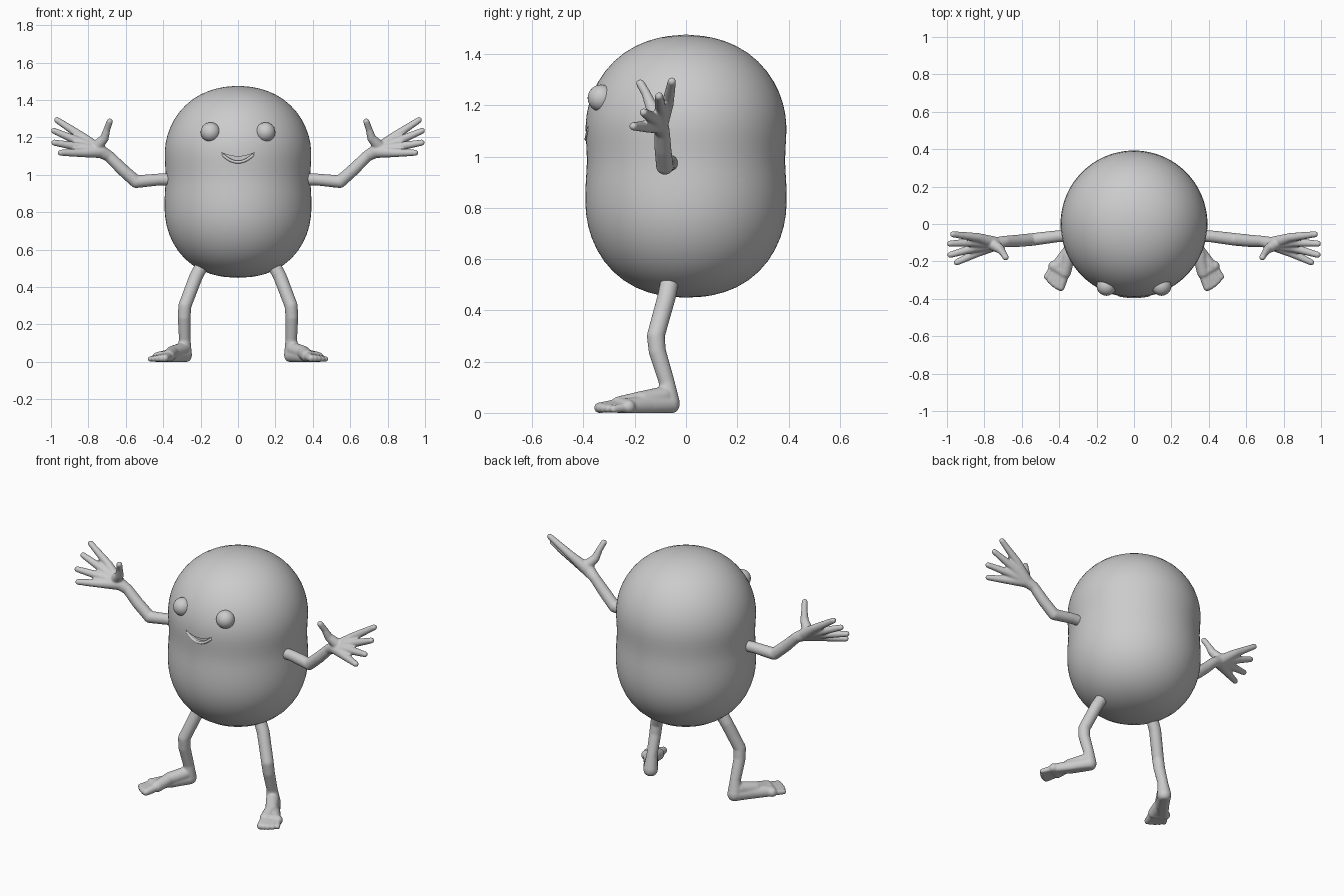
import bpy, bmesh, math
from mathutils import Vector

if "Cube" in bpy.data.objects:
    bpy.data.objects.remove(bpy.data.objects["Cube"])

skin = bpy.data.materials.new("plain_grey")
skin.diffuse_color = (0.6, 0.6, 0.6, 1)
skin.use_nodes = True
skin.node_tree.nodes["Principled BSDF"].inputs["Base Color"].default_value = skin.diffuse_color


def add_object(name, bm):
    bmesh.ops.recalc_face_normals(bm, faces=bm.faces)
    mesh = bpy.data.meshes.new(name)
    bm.to_mesh(mesh)
    bm.free()
    mesh.materials.append(skin)
    obj = bpy.data.objects.new(name, mesh)
    bpy.context.collection.objects.link(obj)
    return obj


def activate(obj):
    bpy.ops.object.select_all(action='DESELECT')
    obj.select_set(True)
    bpy.context.view_layer.objects.active = obj


def finish(obj, angle=60):
    """Apply all modifiers and shade smooth."""
    activate(obj)
    for m in list(obj.modifiers):
        bpy.ops.object.modifier_apply(modifier=m.name)
    bpy.ops.object.shade_smooth_by_angle(angle=math.radians(angle))


def ball(bm, p, r):
    res = bmesh.ops.create_icosphere(bm, subdivisions=3, radius=r)
    bmesh.ops.translate(bm, verts=res['verts'], vec=p)


def chain(bm, *points):
    """Round-jointed tapered tube through points (x, y, z, radius)."""
    for a, b in zip(points, points[1:]):
        pa, pb = Vector(a[:3]), Vector(b[:3])
        d = pb - pa
        steps = max(2, math.ceil(d.length / 0.008))
        res = bmesh.ops.create_cone(bm, cap_ends=True, segments=20, radius1=a[3],
                                    radius2=b[3], depth=d.length)
        rot = d.to_track_quat('Z', 'Y').to_matrix()
        bmesh.ops.rotate(bm, verts=res['verts'], matrix=rot)
        bmesh.ops.translate(bm, verts=res['verts'], vec=(pa + pb) / 2)
    for p in points:
        ball(bm, p[:3], p[3])


def limb(name, bm, side):
    """Fuse overlapping tubes into one smooth skin, then place it on one side."""
    for v in bm.verts:
        v.co.x *= side
        v.co.z = max(v.co.z, 0.0)
    obj = add_object(name, bm)
    fuse = obj.modifiers.new("fuse", 'REMESH')
    fuse.mode = 'VOXEL'
    fuse.voxel_size = 0.0055
    soft = obj.modifiers.new("soften", 'SMOOTH')
    soft.factor = 0.5
    soft.iterations = 5
    finish(obj, 80)


# Body: turned profile with a slight waist
profile = [(0, .449), (.1, .455), (.2, .485), (.29, .548), (.353, .635), (.387, .73),
           (.396, .82), (.392, .91), (.386, .98), (.391, 1.06), (.395, 1.13),
           (.382, 1.21), (.347, 1.295), (.285, 1.375), (.2, 1.436), (.1, 1.468), (0, 1.477)]
bm = bmesh.new()
pts = [bm.verts.new((r, 0, z)) for r, z in profile]
edges = [bm.edges.new(e) for e in zip(pts, pts[1:])]
bmesh.ops.spin(bm, geom=pts + edges, cent=(0, 0, 0), axis=(0, 0, 1),
               angle=math.tau, steps=48, use_duplicate=False)
bmesh.ops.remove_doubles(bm, verts=bm.verts, dist=0.0005)
body = add_object("body", bm)
body.modifiers.new("round", 'SUBSURF').levels = 1
finish(body)

# Mouth: crescent recess cut into the body
xs = [-.09 + .18 * i / 16 for i in range(17)]
upper = [(x, 1.098 + .022 * (x / .09) ** 2) for x in xs]
lower = [(x, 1.072 + .048 * (x / .09) ** 2) for x in xs[1:-1]]
bm = bmesh.new()
face = bm.faces.new([bm.verts.new((x, -.45, z)) for x, z in upper + lower[::-1]])
ext = bmesh.ops.extrude_face_region(bm, geom=[face])
bmesh.ops.translate(bm, vec=(0, .085, 0),
                    verts=[g for g in ext['geom'] if isinstance(g, bmesh.types.BMVert)])
cutter = add_object("mouth_cutter", bm)
cut = body.modifiers.new("mouth", 'BOOLEAN')
cut.operation = 'DIFFERENCE'
cut.solver = 'EXACT'
cut.object = cutter
finish(body, 40)
bpy.data.objects.remove(cutter)

# Lower lip
bm = bmesh.new()
chain(bm, *[(x, -math.sqrt(.391 ** 2 - x * x) + .003, z - .004, .008) for x, z in lower])
finish(add_object("lower_lip", bm))

for side, label in ((1, "left"), (-1, "right")):
    # Eye
    bm = bmesh.new()
    ball(bm, (side * .147, -.331, 1.228), .053)
    finish(add_object(label + "_eye", bm))

    # Arm and open hand
    bm = bmesh.new()
    wrist = (.69, -.093, 1.10, .030)
    chain(bm, (.34, -.06, .975, .032), (.42, -.067, .975, .032), (.545, -.083, .963, .034),
          (.62, -.09, 1.03, .033), wrist)
    heel = (.735, -.105, 1.125, .036)
    chain(bm, wrist, heel)
    fingers = [((.835, -.072, 1.205), (.968, -.055, 1.293)),
               ((.855, -.098, 1.180), (.984, -.105, 1.235)),
               ((.855, -.128, 1.150), (.982, -.165, 1.172)),
               ((.835, -.152, 1.118), (.948, -.205, 1.118))]
    for knuckle, tip in fingers:
        chain(bm, heel, (*knuckle, .024), (*tip, .0165))
    chain(bm, (.76, -.105, 1.145, .034), (.715, -.135, 1.195, .024),
          (.70, -.155, 1.245, .018), (.686, -.178, 1.285, .017))
    limb(label + "_arm", bm, side)

    # Leg and foot with toes
    bm = bmesh.new()
    ankle = (.285, -.075, .12, .031)
    chain(bm, (.185, -.06, .53, .036), (.225, -.075, .455, .036), (.284, -.118, .30, .035),
          (.288, -.112, .24, .034), ankle)
    chain(bm, ankle, (.287, -.065, .04, .041))
    chain(bm, (.30, -.09, .065, .038), (.35, -.17, .05, .036), (.37, -.26, .032, .033))
    chain(bm, (.287, -.065, .035, .041), (.345, -.15, .03, .04), (.41, -.225, .025, .033))
    chain(bm, (.37, -.26, .03, .032), (.43, -.225, .024, .028))
    for i in range(5):
        t = i / 4
        r = .021 - .006 * t
        chain(bm, (.37 + .062 * t, -.265 + .035 * t, .03 - .008 * t, r + .004),
              (.391 + .077 * t, -.338 + .055 * t - .035 * t * (1 - t), .02 - .005 * t, r))
    limb(label + "_leg", bm, side)
